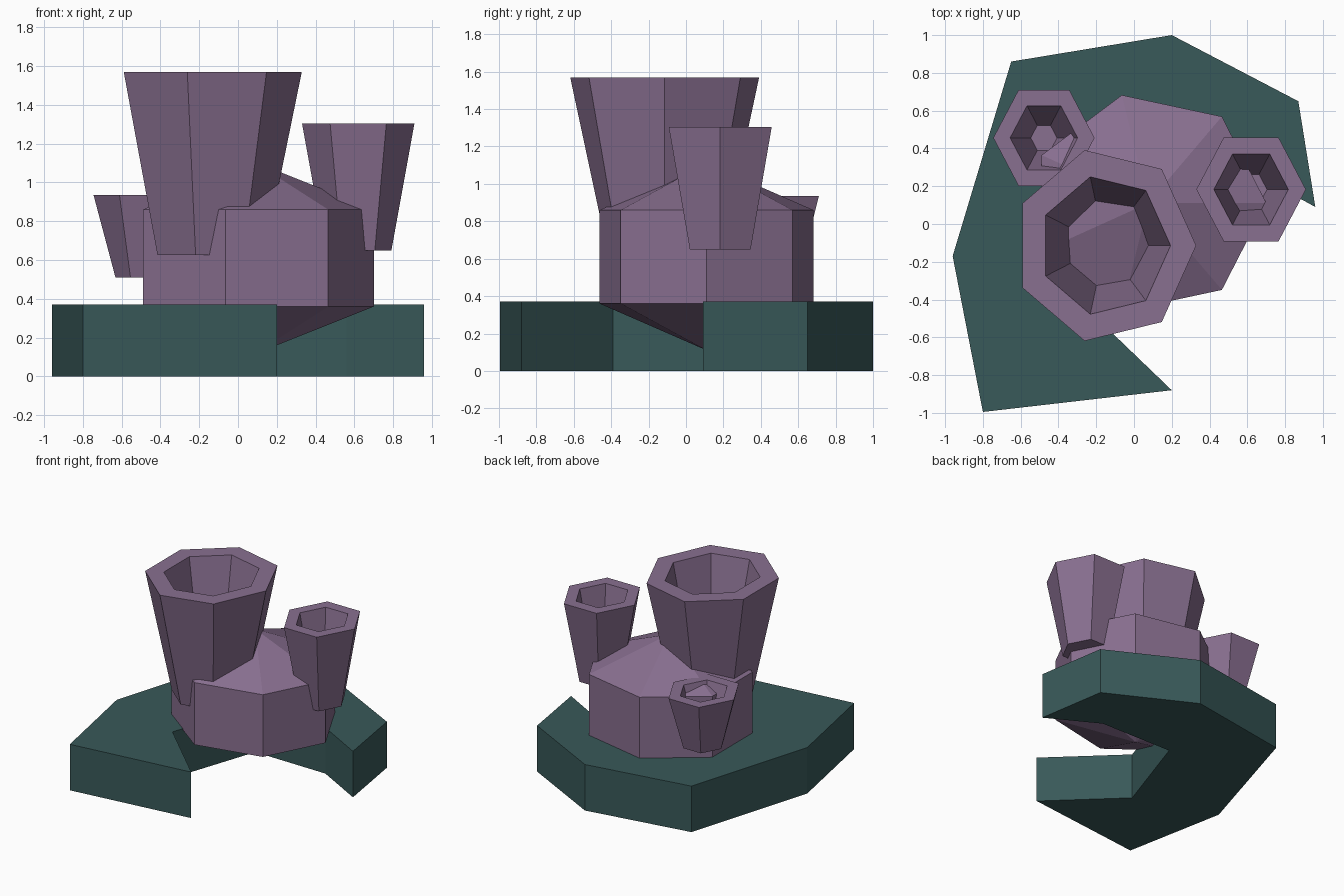
import bpy, bmesh
from math import cos, sin, tau

if "Cube" in bpy.data.objects:
    bpy.data.objects.remove(bpy.data.objects["Cube"])


def material(name, color):
    m = bpy.data.materials.new(name)
    m.diffuse_color = (*color, 1)
    m.use_nodes = True
    m.node_tree.nodes["Principled BSDF"].inputs["Base Color"].default_value = m.diffuse_color
    return m


TEAL = material("teal_rock", (0.04, 0.10, 0.10))
PURPLE = material("purple_sponge", (0.25, 0.16, 0.28))


def finish(name, bm, mat):
    bmesh.ops.recalc_face_normals(bm, faces=bm.faces)
    mesh = bpy.data.meshes.new(name)
    bm.to_mesh(mesh)
    bm.free()
    mesh.materials.append(mat)
    ob = bpy.data.objects.new(name, mesh)
    bpy.context.collection.objects.link(ob)
    return ob


def lathe(name, sides, center, radii, profile, mat):
    """Join rings of (scale, z) around a centre and cap both ends; scale 0 makes a point."""
    bm = bmesh.new()
    rings = []
    for s, z in profile:
        count = sides if s else 1
        rings.append([bm.verts.new((center[0] + radii[0] * s * cos(tau * i / sides),
                                    center[1] + radii[1] * s * sin(tau * i / sides), z))
                      for i in range(count)])
    for a, b in zip(rings, rings[1:]):
        for i in range(sides):
            j = (i + 1) % sides
            corners = [a[i % len(a)], a[j % len(a)], b[j % len(b)], b[i % len(b)]]
            bm.faces.new(list(dict.fromkeys(corners)))
    for ring in (rings[0], rings[-1]):
        if len(ring) > 1:
            bm.faces.new(ring)
    return finish(name, bm, mat)


# Rock base: extruded outline with a notch at the front right
outline = [(-0.96, -0.17), (-0.80, -0.995), (0.20, -0.88), (-0.31, -0.39), (-0.07, 0.32),
           (0.56, 0.31), (0.96, 0.09), (0.87, 0.65), (0.20, 1.0), (-0.65, 0.86)]
bm = bmesh.new()
bottom = bm.faces.new([bm.verts.new((x, y, 0)) for x, y in outline])
geom = bmesh.ops.extrude_face_region(bm, geom=[bottom], use_keep_orig=True)["geom"]
bmesh.ops.translate(bm, vec=(0, 0, 0.37), verts=[g for g in geom if isinstance(g, bmesh.types.BMVert)])
finish("rock_base", bm, TEAL)

# Body: seven-sided drum with pointed top and underside
lathe("sponge_body", 7, (0.075, 0.11), (0.626, 0.587),
      [(0, 0.11), (1, 0.36), (1, 0.86), (0, 1.11)], PURPLE)


# Tubes: tapered hollow cups with thick rims
def tube(name, sides, center, radii, z0, z1, foot, rim, floor, floor_z):
    lathe(name, sides, center, radii,
          [(foot, z0), (1, z1), (rim, z1), (floor, floor_z)], PURPLE)


tube("large_tube", 7, (-0.154, -0.114), (0.483, 0.518), 0.625, 1.57, 0.60, 0.72, 0.37, 0.76)
tube("right_tube", 6, (0.62, 0.183), (0.29, 0.318), 0.65, 1.305, 0.59, 0.68, 0.29, 0.73)
tube("left_tube", 6, (-0.477, 0.456), (0.268, 0.294), 0.51, 0.935, 0.578, 0.667, 0.26, 0.58)
